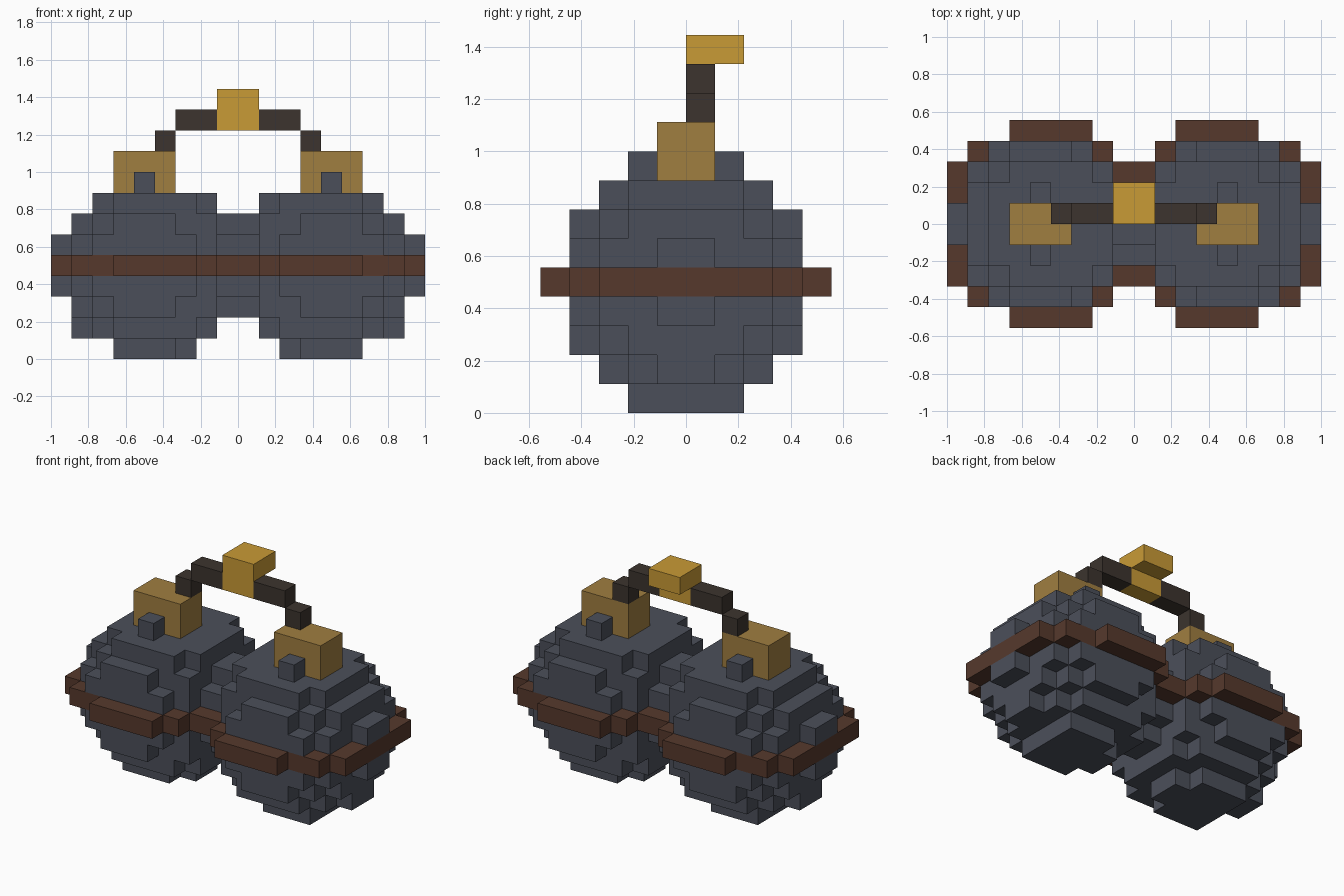
import bpy
import bmesh

U = 1 / 9  # size of one block

cube = bpy.data.objects.get("Cube")
if cube:
    bpy.data.objects.remove(cube, do_unlink=True)


def material(name, rgb):
    lin = [((c / 255 + 0.055) / 1.055) ** 2.4 for c in rgb] + [1.0]
    m = bpy.data.materials.new(name)
    m.use_nodes = True
    m.diffuse_color = lin
    node = next(n for n in m.node_tree.nodes if n.type == "BSDF_PRINCIPLED")
    node.inputs["Base Color"].default_value = lin
    return m


slate = material("slate", (75, 79, 90))
brown = material("brown_leather", (86, 57, 44))
brass = material("brass", (160, 126, 64))
gold = material("gold", (201, 155, 54))
dark = material("dark_handle", (60, 52, 46))


def prism(bm, outline, z0, z1):
    """Extrude a flat outline, given in blocks, from z0 to z1."""
    face = bm.faces.new([bm.verts.new((x * U, y * U, z0 * U)) for x, y in outline])
    ext = bmesh.ops.extrude_face_region(bm, geom=[face], use_keep_orig=True)
    verts = [g for g in ext["geom"] if isinstance(g, bmesh.types.BMVert)]
    bmesh.ops.translate(bm, verts=verts, vec=(0, 0, (z1 - z0) * U))


def stepped(rows, side):
    """Outline symmetric in y; rows are (half depth, inner x, outer x)."""
    outer, inner, y = [], [], 0
    for depth, x0, x1 in rows:
        outer += [(x1, y), (x1, depth)]
        inner += [(x0, y), (x0, depth)]
        y = depth
    pts = outer[1:] + inner[:0:-1]
    pts += [(x, -y) for x, y in reversed(pts)]
    clean = []
    for p in pts:
        if not clean or p != clean[-1]:
            clean.append(p)
    return [(x * side, y) for x, y in clean]


def build(name, mat, prisms):
    bm = bmesh.new()
    for p in prisms:
        prism(bm, *p)
    bmesh.ops.recalc_face_normals(bm, faces=bm.faces[:])
    mesh = bpy.data.meshes.new(name)
    bm.to_mesh(mesh)
    bm.free()
    mesh.materials.append(mat)
    obj = bpy.data.objects.new(name, mesh)
    bpy.context.scene.collection.objects.link(obj)


def box(x0, x1, y0, y1, z0, z1):
    return [(x0, y0), (x1, y0), (x1, y1), (x0, y1)], z0, z1


# Stepped layers of one rounded lobe, keyed by height
wide = [(1, 1, 9), (3, 1, 8), (4, 2, 7)]
middle = [(2, 1, 8), (3, 1, 7), (4, 3, 6)]
layers = {
    0: [(1, 2, 6), (2, 3, 6)],
    1: [(1, 1, 8), (2, 1, 7), (3, 2, 6)],
    2: middle,
    3: wide,
    5: wide,
    6: middle,
    7: [(2, 1, 7), (3, 2, 6)],
}
band = [(3, 1, 9), (4, 1, 8), (5, 2, 6)]

for label, s in (("left", 1), ("right", -1)):
    build(label + "_lobe", slate,
          [(stepped(rows, s), z, z + 1) for z, rows in layers.items()])
    build(label + "_band", brown, [(stepped(band, s), 4, 5)])
    # Brass mount with a small stud in front and behind
    build(label + "_mount", brass, [box(3 * s, 6 * s, -1, 1, 8, 10)])
    for end, y in (("front", -2), ("back", 1)):
        build(f"{label}_{end}_stud", slate, [box(4 * s, 5 * s, y, y + 1, 8, 9)])
    # Stepped handle arm
    build(label + "_handle_arm", dark,
          [box(3 * s, 4 * s, 0, 1, 10, 11), box(s, 3 * s, 0, 1, 11, 12)])

# Bridge between the lobes
build("bridge", slate, [box(-1, 1, -d, d, z, z + 1)
                        for z, d in ((2, 1), (3, 2), (5, 2), (6, 1))])
build("bridge_band", brown, [box(-1, 1, -3, 3, 4, 5)])

# Gold clasp, hooked backwards at the top
build("clasp", gold, [box(-1, 1, 0, 1, 11, 12), box(-1, 1, 0, 2, 12, 13)])
